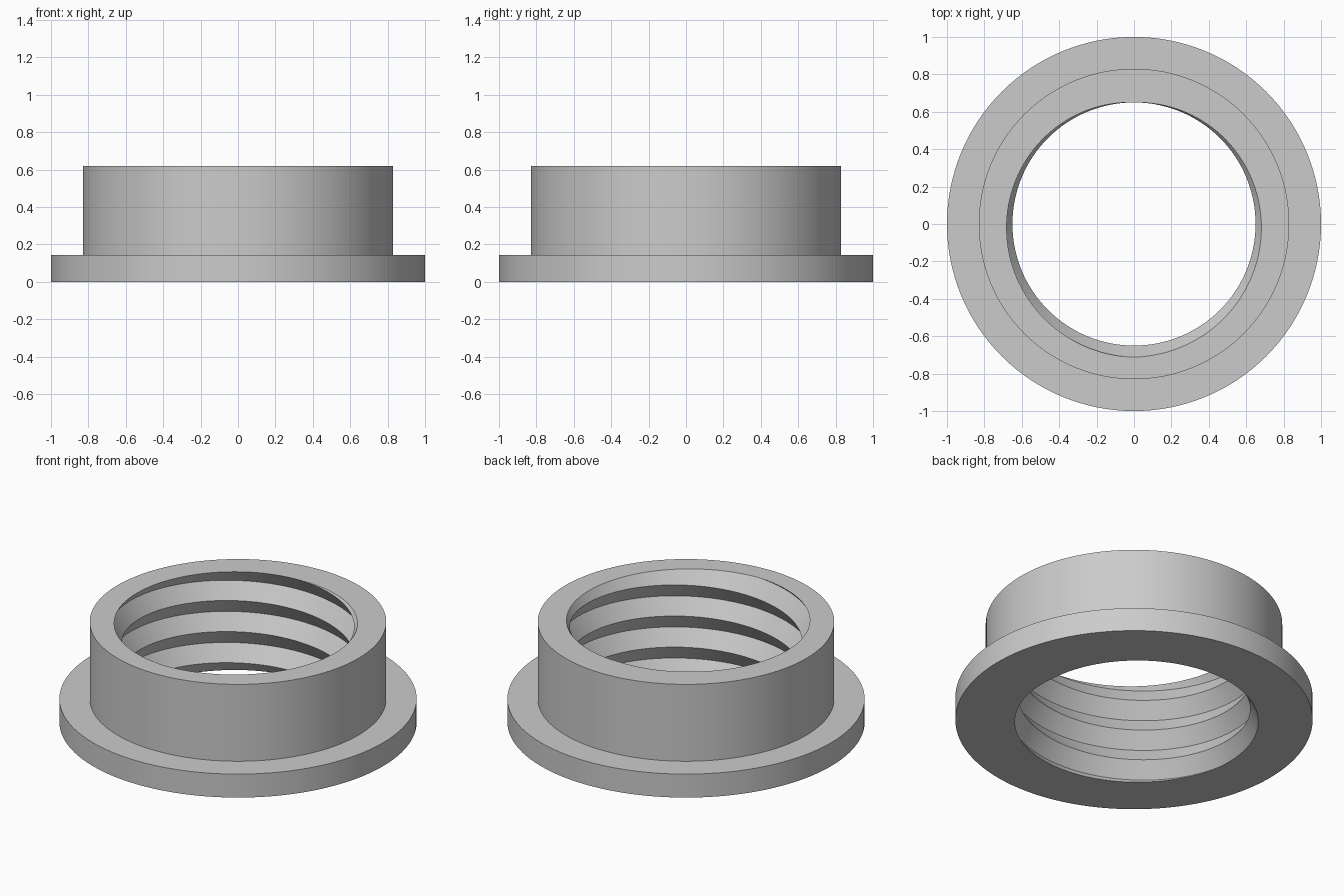
import bpy, bmesh, math

cube = bpy.data.objects.get("Cube")
if cube:
    bpy.data.objects.remove(cube, do_unlink=True)

SEGMENTS = 128
HEIGHT, FLANGE = 0.62, 0.145
CREST, ROOT, PITCH = 0.65, 0.712, 0.192
TURNS, TURNS_BELOW_TOP = 8, 5

# Single metal colour
grey = bpy.data.materials.new("plain_grey")
grey.use_nodes = True
colour = (0.6, 0.6, 0.6, 1)
grey.diffuse_color = colour
grey.node_tree.nodes["Principled BSDF"].inputs["Base Color"].default_value = colour


def make_object(name, bm):
    bmesh.ops.recalc_face_normals(bm, faces=bm.faces)
    mesh = bpy.data.meshes.new(name)
    bm.to_mesh(mesh)
    bm.free()
    mesh.materials.append(grey)
    obj = bpy.data.objects.new(name, mesh)
    bpy.context.collection.objects.link(obj)
    return obj


def ring_point(radius, step, z):
    a = 2 * math.pi * step / SEGMENTS
    return (radius * math.cos(a), radius * math.sin(a), z)


# Solid flanged body, turned from a stepped profile
bm = bmesh.new()
profile = [(1, 0), (1, FLANGE), (0.83, FLANGE), (0.83, HEIGHT)]
rings = [[bm.verts.new(ring_point(r, i, z)) for i in range(SEGMENTS)] for r, z in profile]
for low, high in zip(rings, rings[1:]):
    for i in range(SEGMENTS):
        j = (i + 1) % SEGMENTS
        bm.faces.new((low[i], low[j], high[j], high[i]))
bm.faces.new(rings[0])
bm.faces.new(rings[-1])
body = make_object("threaded_flange_nut", bm)

# Right-hand V-thread rod: two helices joined by sloping flanks
bm = bmesh.new()
start = HEIGHT - PITCH * (TURNS_BELOW_TOP + 0.25)
crest, root = [], []
for i in range(SEGMENTS * TURNS):
    z = start + PITCH * i / SEGMENTS
    crest.append(bm.verts.new(ring_point(CREST, i, z)))
    root.append(bm.verts.new(ring_point(ROOT, i, z + PITCH / 2)))
for i in range(len(crest) - 1):
    bm.faces.new((crest[i], crest[i + 1], root[i + 1], root[i]))
    k = i + SEGMENTS
    if k + 1 < len(crest):
        bm.faces.new((root[i], root[i + 1], crest[k + 1], crest[k]))

# Trim the rod just beyond the body and cap both ends
for z, side in ((-0.03, -1), (HEIGHT + 0.03, 1)):
    cut = bmesh.ops.bisect_plane(
        bm, geom=bm.verts[:] + bm.edges[:] + bm.faces[:], dist=1e-6,
        plane_co=(0, 0, z), plane_no=(0, 0, side), clear_outer=True)
    edges = [e for e in cut["geom_cut"] if isinstance(e, bmesh.types.BMEdge)]
    bmesh.ops.holes_fill(bm, edges=edges, sides=0)
rod = make_object("thread_cutter", bm)
rod.hide_render = True

# Cut the threaded hole
mod = body.modifiers.new("threaded_hole", 'BOOLEAN')
mod.operation = 'DIFFERENCE'
mod.solver = 'EXACT'
mod.object = rod
bpy.ops.object.select_all(action='DESELECT')
body.select_set(True)
bpy.context.view_layer.objects.active = body
bpy.ops.object.modifier_apply(modifier=mod.name)
bpy.data.objects.remove(rod, do_unlink=True)
bpy.ops.object.shade_smooth_by_angle(angle=math.radians(25))
